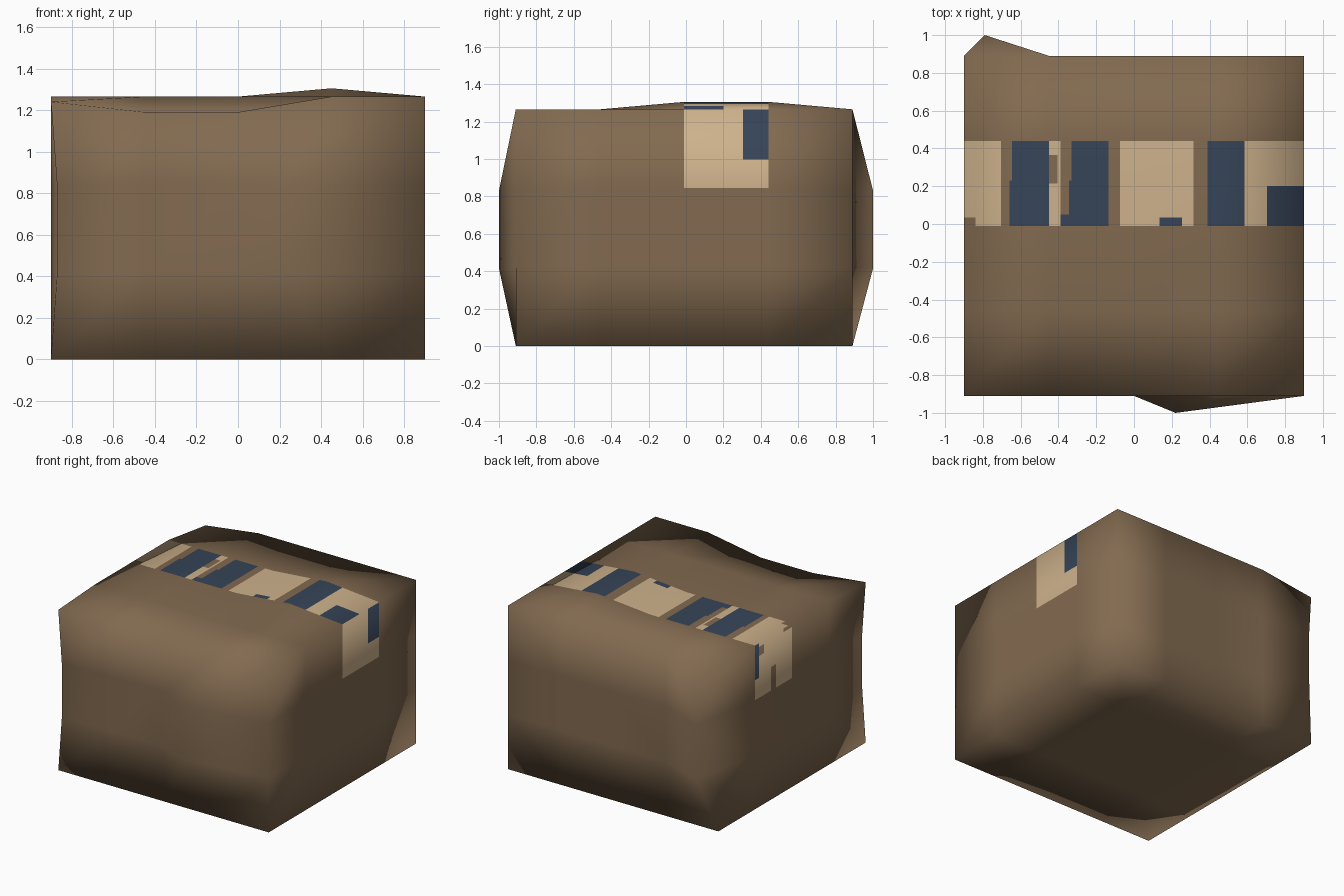
import bpy, bmesh
from mathutils import Vector

if "Cube" in bpy.data.objects:
    bpy.data.objects.remove(bpy.data.objects["Cube"])

# Colours
def material(name, rgb):
    m = bpy.data.materials.new(name)
    m.diffuse_color = (*rgb, 1)
    m.use_nodes = True
    m.node_tree.nodes["Principled BSDF"].inputs["Base Color"].default_value = m.diffuse_color
    return m

mats = [material("cardboard_brown", (0.223, 0.144, 0.08)),
        material("tape_tan", (0.617, 0.445, 0.262)),
        material("tape_navy", (0.037, 0.058, 0.098))]
BROWN, TAN, NAVY = 0, 1, 2

# Dents and bulges: grid index (x, y, z) -> position
NX, NY, NZ = 4, 4, 3
moved = {(0, 0, 3): (-.9, -.91, 1.24), (1, 0, 3): (-.45, -.91, 1.19),
         (2, 0, 3): (0, -.91, 1.19), (0, 4, 3): (-.9, .89, 1.205),
         (3, 2, 3): (.45, -.01, 1.305), (3, 3, 3): (.45, .44, 1.305)}
for k, z in ((1, .415), (2, .83)):
    moved[(3, 0, k)] = (.22, -1.0, z)      # front bulge
    moved[(0, 4, k)] = (-.79, 1.0, z)      # back left corner
    moved[(0, 0, k)] = (-.87, -.91, z)     # front left corner

# Coarse box grid
bm = bmesh.new()
grid = {}
def vert(i, j, k):
    if (i, j, k) not in grid:
        co = moved.get((i, j, k), (-.9 + .45 * i, -.91 + .45 * j, k * 1.265 / NZ))
        grid[(i, j, k)] = bm.verts.new(co)
    return grid[(i, j, k)]

dims = (NX, NY, NZ)
for axis in range(3):
    a, b = (axis + 1) % 3, (axis + 2) % 3
    for side in (0, dims[axis]):
        for p in range(dims[a]):
            for q in range(dims[b]):
                corners = []
                for dp, dq in ((0, 0), (1, 0), (1, 1), (0, 1)):
                    idx = [0, 0, 0]
                    idx[axis], idx[a], idx[b] = side, p + dp, q + dq
                    corners.append(vert(*idx))
                bm.faces.new(corners)
bmesh.ops.recalc_face_normals(bm, faces=bm.faces[:])
bm.normal_update()

# Tape markings as rectangles (u0, u1, v0, v1, colour); later ones win
top_marks = [(-.9, -.84, -.02, .04, BROWN), (-.70, -.65, -.02, .45, BROWN),
             (-.665, -.65, -.02, .23, NAVY), (-.65, -.455, -.02, .45, NAVY),
             (-.45, -.40, .21, .36, BROWN), (-.44, -.41, .05, .21, TAN),
             (-.39, -.07, -.02, .45, BROWN), (-.33, -.135, -.02, .45, NAVY),
             (-.345, -.33, -.02, .23, NAVY), (-.39, -.33, -.02, .045, NAVY),
             (.13, .255, -.02, .04, NAVY), (.315, .385, -.02, .45, BROWN),
             (.385, .58, -.02, .45, NAVY), (.71, .91, -.02, .205, NAVY)]
right_marks = [(.30, .45, 1.0, 1.3, NAVY)]
left_marks = [(.395, .45, 1.0, 1.3, NAVY), (.33, .39, 1.16, 1.24, BROWN),
              (.19, .25, .83, 1.02, BROWN), (-.02, .09, 1.24, 1.3, BROWN)]

def tape_colour(c, marks, u, v):
    col = TAN
    for u0, u1, v0, v1, m in marks:
        if u0 <= c[u] <= u1 and v0 <= c[v] <= v1:
            col = m
    return col

# Final mesh: plain quads, with tape quads split finely for the markings
verts, normals, faces, colours = [], [], [], []
N = 30
coarse = {}
def emit(co, no):
    verts.append(co)
    normals.append(no)
    return len(verts) - 1

for f in bm.faces:
    c = f.calc_center_median()
    corner = [(v.co.copy(), v.normal.copy()) for v in f.verts]
    if not (0 < c.y < .44 and c.z > .84):
        for v in f.verts:
            if v not in coarse:
                coarse[v] = emit(v.co.copy(), v.normal.copy())
        faces.append([coarse[v] for v in f.verts])
        colours.append(BROWN)
        continue
    if f.normal.z > .7:
        rule = (top_marks, 0, 1)
    else:
        rule = (right_marks if c.x > 0 else left_marks, 1, 2)

    def mix(n, s, t):
        p = [k[n] for k in corner]
        return p[0].lerp(p[1], s).lerp(p[3].lerp(p[2], s), t)

    fine = [[emit(mix(0, s / N, t / N), mix(1, s / N, t / N).normalized())
             for s in range(N + 1)] for t in range(N + 1)]
    for t in range(N):
        for s in range(N):
            faces.append([fine[t][s], fine[t][s + 1], fine[t + 1][s + 1], fine[t + 1][s]])
            colours.append(tape_colour(mix(0, (s + .5) / N, (t + .5) / N), *rule))
bm.free()

mesh = bpy.data.meshes.new("cardboard_box")
mesh.from_pydata(verts, [], faces)
for m in mats:
    mesh.materials.append(m)
for p, col in zip(mesh.polygons, colours):
    p.material_index = col
    p.use_smooth = True
mesh.update()
mesh.normals_split_custom_set_from_vertices(normals)
box = bpy.data.objects.new("cardboard_box", mesh)
bpy.context.collection.objects.link(box)
